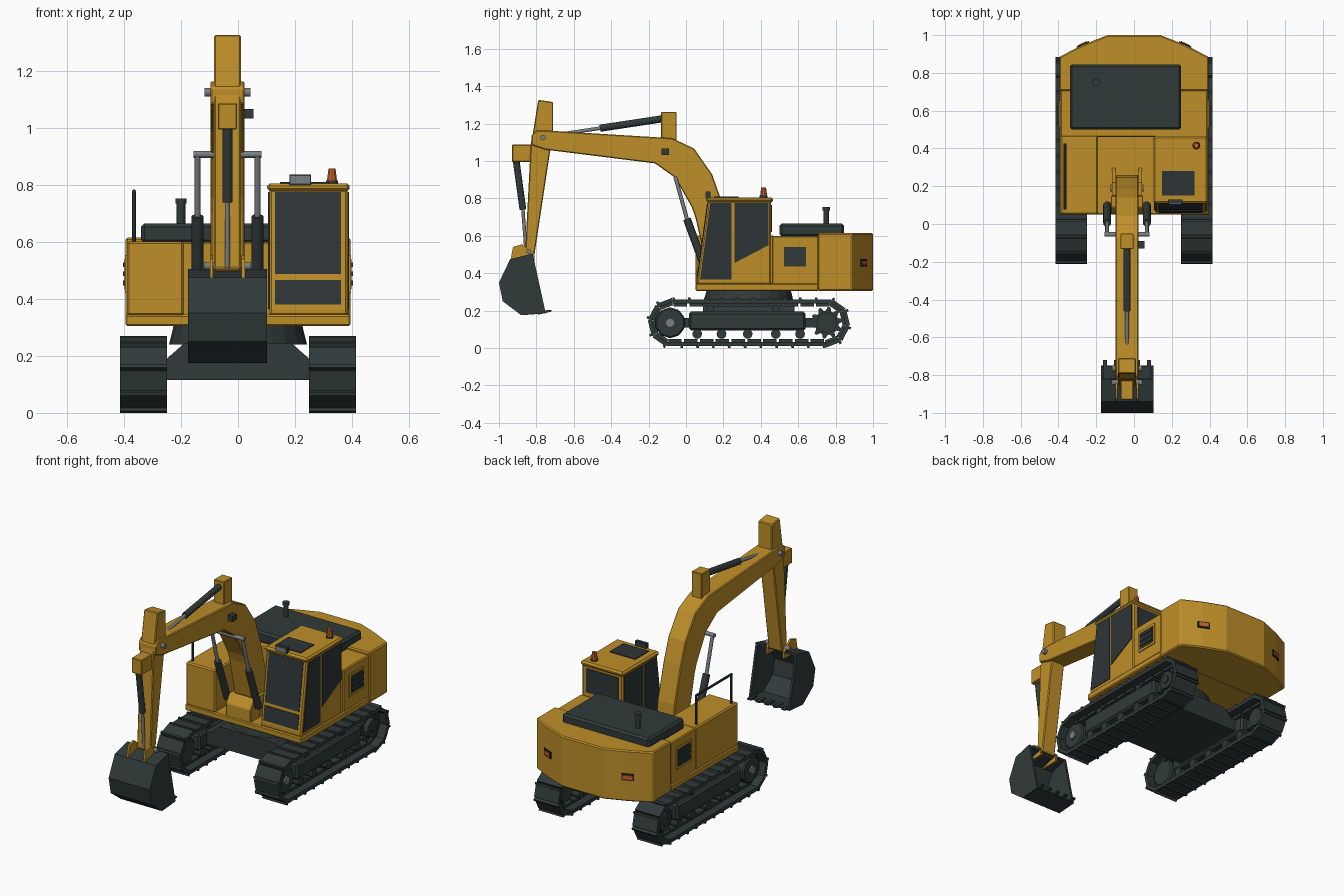
import bpy, bmesh, math
from mathutils import Vector, Matrix

if "Cube" in bpy.data.objects:
    bpy.data.objects.remove(bpy.data.objects["Cube"])


def material(name, rgb):
    m = bpy.data.materials.new(name)
    m.diffuse_color = (*rgb, 1)
    m.use_nodes = True
    m.node_tree.nodes["Principled BSDF"].inputs["Base Color"].default_value = m.diffuse_color
    return m


YELLOW = material("yellow paint", (0.52, 0.275, 0.022))
DARK = material("dark steel", (0.030, 0.042, 0.042))
GLASS = material("dark glass", (0.027, 0.036, 0.039))
GREY = material("bare steel", (0.20, 0.215, 0.23))
ORANGE = material("orange lamp", (0.60, 0.12, 0.025))
BLACK = material("black rubber", (0.012, 0.016, 0.016))


def finish(name, bm, mat, bevel=0):
    bmesh.ops.recalc_face_normals(bm, faces=bm.faces)
    me = bpy.data.meshes.new(name)
    bm.to_mesh(me)
    bm.free()
    me.materials.append(mat)
    ob = bpy.data.objects.new(name, me)
    bpy.context.collection.objects.link(ob)
    if bevel:
        mod = ob.modifiers.new("bevel", "BEVEL")
        mod.width = bevel
        mod.segments = 1
        mod.limit_method = "ANGLE"
    return ob


def prism(name, loops, axis, a, b, mat, bevel=0):
    """Extrude one or more 2D outlines along an axis from a to b."""
    place = {"x": lambda p, t: (t, p[0], p[1]),
             "y": lambda p, t: (p[0], t, p[1]),
             "z": lambda p, t: (p[0], p[1], t)}[axis]
    bm = bmesh.new()
    for loop in loops:
        lo = [bm.verts.new(place(p, a)) for p in loop]
        hi = [bm.verts.new(place(p, b)) for p in loop]
        bm.faces.new(lo)
        bm.faces.new(hi[::-1])
        for i in range(len(loop)):
            j = (i + 1) % len(loop)
            bm.faces.new((lo[j], lo[i], hi[i], hi[j]))
    return finish(name, bm, mat, bevel)


def box(name, x0, x1, y0, y1, z0, z1, mat, bevel=0):
    return prism(name, [[(x0, y0), (x1, y0), (x1, y1), (x0, y1)]], "z", z0, z1, mat, bevel)


def rod(name, p, q, r, mat, n=12, r2=None):
    p, q = Vector(p), Vector(q)
    d = q - p
    bm = bmesh.new()
    m = Matrix.Translation((p + q) / 2) @ d.to_track_quat("Z", "Y").to_matrix().to_4x4()
    bmesh.ops.create_cone(bm, cap_ends=True, segments=n, radius1=r,
                          radius2=r if r2 is None else r2, depth=d.length, matrix=m)
    return finish(name, bm, mat)


def ram(name, x, start, mid, end, r):
    """Hydraulic cylinder: dark barrel and steel rod, points in (y, z)."""
    rod(name + "_barrel", (x, *start), (x, *mid), r, DARK)
    rod(name + "_rod", (x, *mid), (x, *end), r * 0.5, GREY)


def ring(cy, cz, radii, n):
    return [(cy + radii[i % len(radii)] * math.cos(math.tau * (i + .5) / n),
             cz + radii[i % len(radii)] * math.sin(math.tau * (i + .5) / n)) for i in range(n)]


# --- Tracks -------------------------------------------------------------
Y0, Y1, ZC, R, SHOES = -0.072, 0.745, 0.135, 0.117, 28
L = Y1 - Y0
TOTAL = 2 * L + math.tau * R


def track_frame(s):
    """Centre, tangent and outward normal at distance s along the track."""
    s %= TOTAL
    if s < L:
        return (Y0 + s, ZC + R), 0.0
    s -= L
    if s < math.pi * R:
        a = s / R
        return (Y1 + R * math.sin(a), ZC + R * math.cos(a)), -a
    s -= math.pi * R
    if s < L:
        return (Y1 - s, ZC - R), -math.pi
    a = (s - L) / R
    return (Y0 - R * math.sin(a), ZC - R * math.cos(a)), -math.pi - a


def along_track(shape):
    loops = []
    for i in range(SHOES):
        (cy, cz), a = track_frame((i + 0.5) * TOTAL / SHOES)
        c, s = math.cos(a), math.sin(a)
        loops.append([(cy + t * c - n * s, cz + t * s + n * c) for t, n in shape])
    return loops


SHOE = [(-.043, -.014), (.043, -.014), (.043, .008), (-.028, .008), (-.031, .018), (-.043, .018)]
LINK = [(-.036, -.030), (.036, -.030), (.036, -.012), (-.036, -.012)]
for side, s in (("left", -1), ("right", 1)):
    prism(side + "_track_shoes", along_track(SHOE), "x", s * .25, s * .415, DARK)
    prism(side + "_track_links", along_track(LINK), "x", s * .30, s * .365, DARK)
    box(side + "_track_beam", min(s * .275, s * .39), max(s * .275, s * .39),
        .016, .64, .093, .195, DARK, .012)
    box(side + "_axle_arm", min(s * .31, s * .355), max(s * .31, s * .355),
        Y0, Y1, .11, .16, DARK)
    prism(side + "_idler", [ring(-.085, ZC, [.083], 10)], "x", s * .285, s * .385, DARK, .008)
    prism(side + "_sprocket", [ring(.752, ZC, [.085, .085, .065, .065], 40)],
          "x", s * .31, s * .36, DARK)
    rod(side + "_drive_hub", (s * .28, .752, ZC), (s * .39, .752, ZC), .055, DARK)
    rod(side + "_idler_hub", (s * .38, -.085, ZC), (s * .395, -.085, ZC), .026, GREY, 8)
    rod(side + "_drive_cap", (s * .38, .752, ZC), (s * .398, .752, ZC), .025, DARK, 8)
    for y in (.06, .19, .33, .48, .61):
        rod(side + "_lower_roller", (s * .28, y, .075), (s * .385, y, .075), .026, DARK)
    for y in (.13, .48):
        rod(side + "_upper_roller", (s * .29, y, .208), (s * .375, y, .208), .02, DARK)

# --- Undercarriage centre and turntable --------------------------------
prism("carbody", [[(-.29, .115), (.29, .115), (.29, .19), (.25, .19), (.19, .243),
                   (-.19, .243), (-.25, .19), (-.29, .19)]], "y", .09, .58, DARK)
rod("turntable", (0, .335, .24), (0, .335, .31), .242, DARK, 24, .225)

# --- Upper body ---------------------------------------------------------
box("deck", -.395, .395, .05, .71, .305, .345, YELLOW, .006)
box("left_housing", -.39, -.19, .05, .47, .34, .602, YELLOW, .008)
box("engine_housing", -.39, .39, .46, .71, .34, .60, YELLOW, .006)
half = [(.395, .705), (.395, .885), (.275, .947), (.14, 1.0)]
prism("counterweight", [half + [(-x, y) for x, y in half[::-1]]], "z", .305, .615, YELLOW, .007)
box("engine_cover", -.34, .25, .50, .845, .595, .665, DARK, .012)
rod("exhaust_pipe", (-.2, .75, .66), (-.2, .75, .75), .015, DARK)
rod("exhaust_tip", (-.2, .75, .735), (-.2, .75, .753), .02, DARK)

# Side vents and rear lamps, mirrored
for side, s in (("left", -1), ("right", 1)):
    def plate(name, d, y0, y1, z0, z1, mat):
        xs = sorted((s * .385, s * (.39 + d)))
        box(side + name, *xs, y0, y1, z0, z1, mat)
    plate("_vent_frame", .006, .512, .655, .42, .555, YELLOW)
    plate("_vent_panel", .008, .525, .642, .435, .54, DARK)
    for k in range(3):
        plate("_vent_slat", .014, .53, .637, .448 + .032 * k, .464 + .032 * k, DARK)
    for name, w, h, d, mat in (("_lamp_base", .036, .02, .006, BLACK),
                               ("_rear_lamp", .027, .012, .010, ORANGE)):
        lamp = box(side + name, -w, w, -.012, d, -h, h, mat)
        lamp.location = (s * .27, .948, .455)
        lamp.rotation_euler.z = -s * math.radians(24.5)

# Handrail on the left housing
for y in (.085, .42):
    rod("handrail_post", (-.365, y, .595), (-.365, y, .78), .007, DARK, 8)
rod("handrail_bar", (-.365, .078, .778), (-.365, .427, .778), .007, DARK, 8)

# --- Cab ----------------------------------------------------------------
prism("cab", [[(.06, .34), (.06, .365), (.118, .785), (.455, .785), (.455, .34)]],
      "x", .11, .386, YELLOW, .008)
box("cab_roof", .102, .392, .108, .465, .778, .806, YELLOW, .01)
for side, x0, x1 in (("right", .38, .390), ("left", .106, .116)):
    prism(side + "_door_glass", [[(.075, .365), (.13, .775), (.243, .775), (.243, .365)]],
          "x", x0, x1, GLASS)
    prism(side + "_rear_glass", [[(.26, .455), (.26, .775), (.442, .775), (.442, .55)]],
          "x", x0, x1, GLASS)


def front_glass(name, z0, z1):
    a, b = (.06 + .138 * (z - .365) for z in (z0, z1))
    prism(name, [[(a - .004, z0), (b - .004, z1), (b + .004, z1), (a + .004, z0)]],
          "x", .13, .362, GLASS)


front_glass("windscreen", .487, .775)
front_glass("lower_windscreen", .38, .467)
box("back_glass", .14, .356, .45, .459, .62, .765, GLASS)
box("roof_hatch", .147, .32, .15, .28, .80, .811, GLASS)
box("roof_light", .18, .256, .108, .13, .80, .836, DARK)
box("roof_light_lens", .184, .252, .103, .109, .806, .832, GREY)
rod("beacon_base", (.33, .415, .80), (.33, .415, .815), .021, DARK)
rod("beacon", (.33, .415, .812), (.33, .415, .857), .019, ORANGE, 10, .013)

# --- Boom ---------------------------------------------------------------
BX = -.037
prism("boom", [[(-.825, 1.085), (-.825, 1.14), (-.80, 1.163), (-.75, 1.163), (-.075, 1.122),
                (.043, 1.067), (.14, .928), (.185, .80), (.245, .58), (.26, .44), (.23, .37),
                (.15, .37), (.10, .48), (.05, .70), (.03, .755), (-.06, .912), (-.166, .987),
                (-.75, 1.06)]], "x", BX - .06, BX + .06, YELLOW, .005)
box("boom_top_bracket", BX - .035, BX + .035, -.133, -.05, 1.08, 1.262, YELLOW, .004)
box("boom_light", .02, .055, -.13, -.09, 1.033, 1.067, DARK)
for s in (-1, 1):
    prism("boom_foot_bracket", [[(.11, .34), (.15, .47), (.22, .47), (.30, .34)]],
          "x", BX + s * .062, BX + s * .08, YELLOW)
    ram("boom_cylinder", BX + s * .105, (.10, .43), (.005, .69), (-.055, .908), .021)
prism("cylinder_foot_bracket", [[(.055, .34), (.055, .42), (.09, .47), (.15, .47), (.15, .34)]],
      "x", BX - .085, BX + .085, YELLOW, .004)
rod("cylinder_foot_pin", (BX - .12, .10, .43), (BX + .12, .10, .43), .014, GREY)
rod("boom_cylinder_pin", (BX - .12, -.055, .907), (BX + .12, -.055, .907), .012, GREY)
rod("boom_foot_pin", (BX - .088, .19, .425), (BX + .088, .19, .425), .018, GREY)
ram("arm_cylinder", BX, (-.09, 1.231), (-.46, 1.175), (-.74, 1.133), .019)

# --- Arm ----------------------------------------------------------------
prism("arm", [[(-.79, 1.327), (-.71, 1.315), (-.71, 1.16), (-.73, 1.03), (-.81, .50),
               (-.835, .485), (-.86, .51), (-.83, 1.09), (-.82, 1.14)]],
      "x", BX - .047, BX + .047, YELLOW, .005)
box("arm_bracket", BX - .034, BX + .034, -.93, -.80, .995, 1.087, YELLOW, .004)
rod("arm_pin", (BX - .08, -.765, 1.125), (BX + .08, -.765, 1.125), .015, GREY)
ram("bucket_cylinder", BX, (-.912, 1.03), (-.872, .74), (-.855, .51), .018)

# --- Bucket -------------------------------------------------------------
for s in (-1, 1):
    prism("bucket_ear", [[(-.94, .46), (-.925, .54), (-.875, .555), (-.81, .50), (-.81, .46)]],
          "x", BX + s * .05, BX + s * .062, YELLOW)
rod("bucket_pin", (BX - .082, -.84, .515), (BX + .082, -.84, .515), .013, GREY)
outer = [(-.82, .505), (-.94, .475), (-1.0, .35), (-.98, .25), (-.88, .175), (-.75, .185)]
inner = [(-.80 + (y + .80) * .92, .34 + (z - .34) * .92) for y, z in outer]
prism("bucket_shell", [outer + inner[::-1]], "x", BX - .137, BX + .137, DARK)
for s in (-1, 1):
    prism("bucket_side", [outer], "x", BX + s * .125, BX + s * .139, DARK)
for k in range(-2, 3):
    x = BX + k * .058
    prism("bucket_tooth", [[(-.79, .178), (-.79, .20), (-.72, .203), (-.72, .195)]],
          "x", x - .011, x + .011, DARK)
